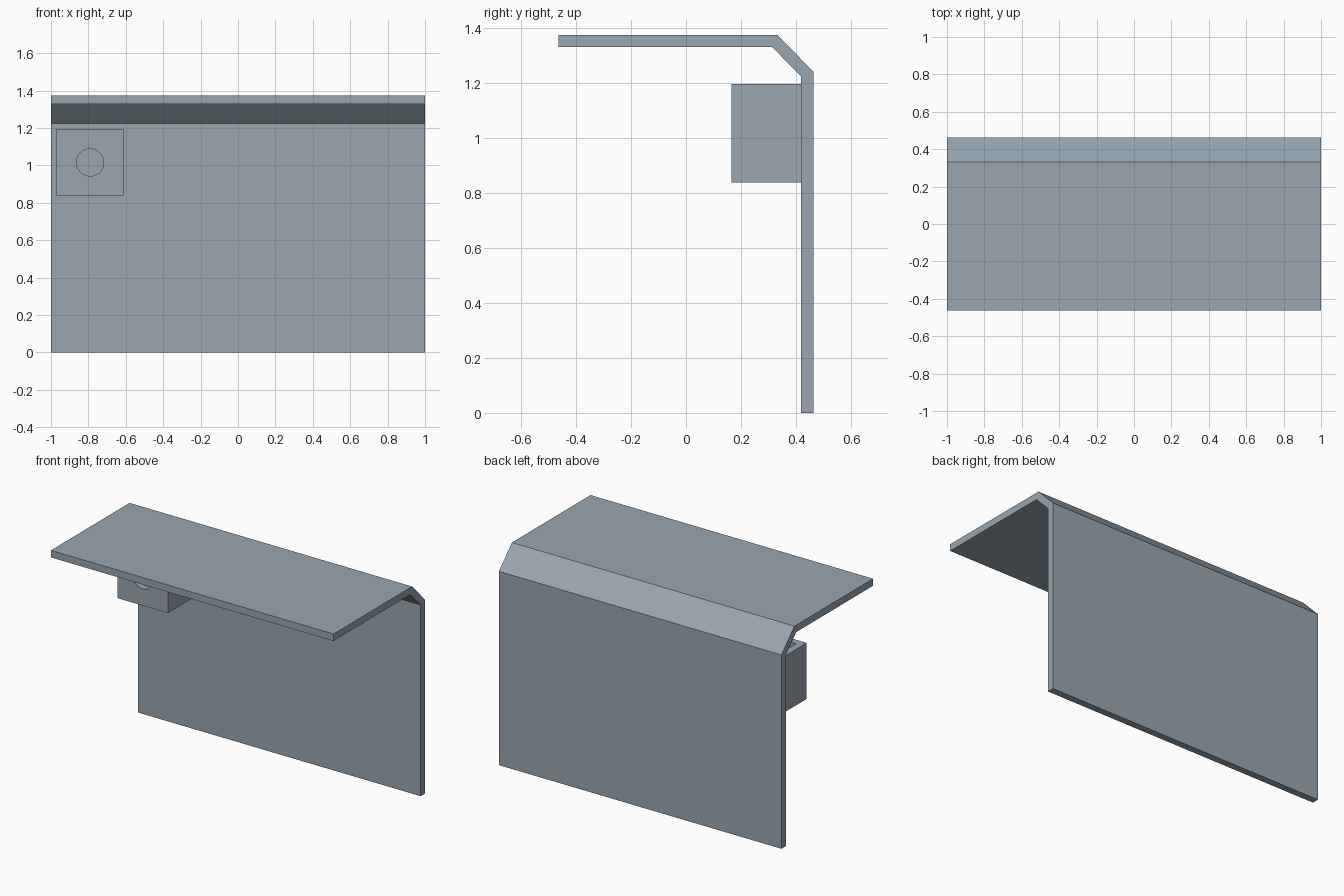
import bpy, bmesh, math

if "Cube" in bpy.data.objects:
    bpy.data.objects.remove(bpy.data.objects["Cube"])

# Blue-grey painted metal
paint = bpy.data.materials.new("blue_grey_paint")
paint.diffuse_color = (0.315, 0.379, 0.434, 1)
paint.use_nodes = True
paint.node_tree.nodes["Principled BSDF"].inputs["Base Color"].default_value = paint.diffuse_color

def finish(name, bm):
    bmesh.ops.recalc_face_normals(bm, faces=bm.faces)
    mesh = bpy.data.meshes.new(name)
    bm.to_mesh(mesh)
    bm.free()
    mesh.materials.append(paint)
    ob = bpy.data.objects.new(name, mesh)
    bpy.context.collection.objects.link(ob)
    return ob

def box(name, lo, hi):
    bm = bmesh.new()
    bmesh.ops.create_cube(bm, size=1)
    for v in bm.verts:
        v.co = [l + (c + 0.5) * (h - l) for c, l, h in zip(v.co, lo, hi)]
    return finish(name, bm)

def cut(target, cutter):
    mod = target.modifiers.new("cut", "BOOLEAN")
    mod.operation, mod.solver, mod.object = "DIFFERENCE", "EXACT", cutter
    cutter.hide_render = True
    cutter.hide_set(True)

# Folded sheet: back wall, slanted bend and roof
profile = [(0.463, 0), (0.463, 1.24), (0.332, 1.374), (-0.463, 1.374),
           (-0.463, 1.329), (0.314, 1.329), (0.418, 1.223), (0.418, 0)]
bm = bmesh.new()
face = bm.faces.new([bm.verts.new((-1, y, z)) for y, z in profile])
ext = bmesh.ops.extrude_face_region(bm, geom=[face], use_keep_orig=True)
bmesh.ops.translate(bm, vec=(2, 0, 0),
                    verts=[g for g in ext["geom"] if isinstance(g, bmesh.types.BMVert)])
finish("wall_and_roof", bm)

# Open-topped box fixed to the wall
wall_box = box("wall_box", (-0.97, 0.165, 0.837), (-0.612, 0.418, 1.195))
cavity = box("box_cavity_cutter", (-0.925, 0.21, 0.882), (-0.657, 0.373, 1.3))
cut(wall_box, cavity)

# Round opening in the front of the box
bpy.ops.mesh.primitive_cylinder_add(vertices=32, radius=0.073, depth=0.15,
                                    location=(-0.791, 0.165, 1.016),
                                    rotation=(math.pi / 2, 0, 0))
hole = bpy.context.object
hole.name = "front_hole_cutter"
hole.data.materials.append(paint)
cut(wall_box, hole)
